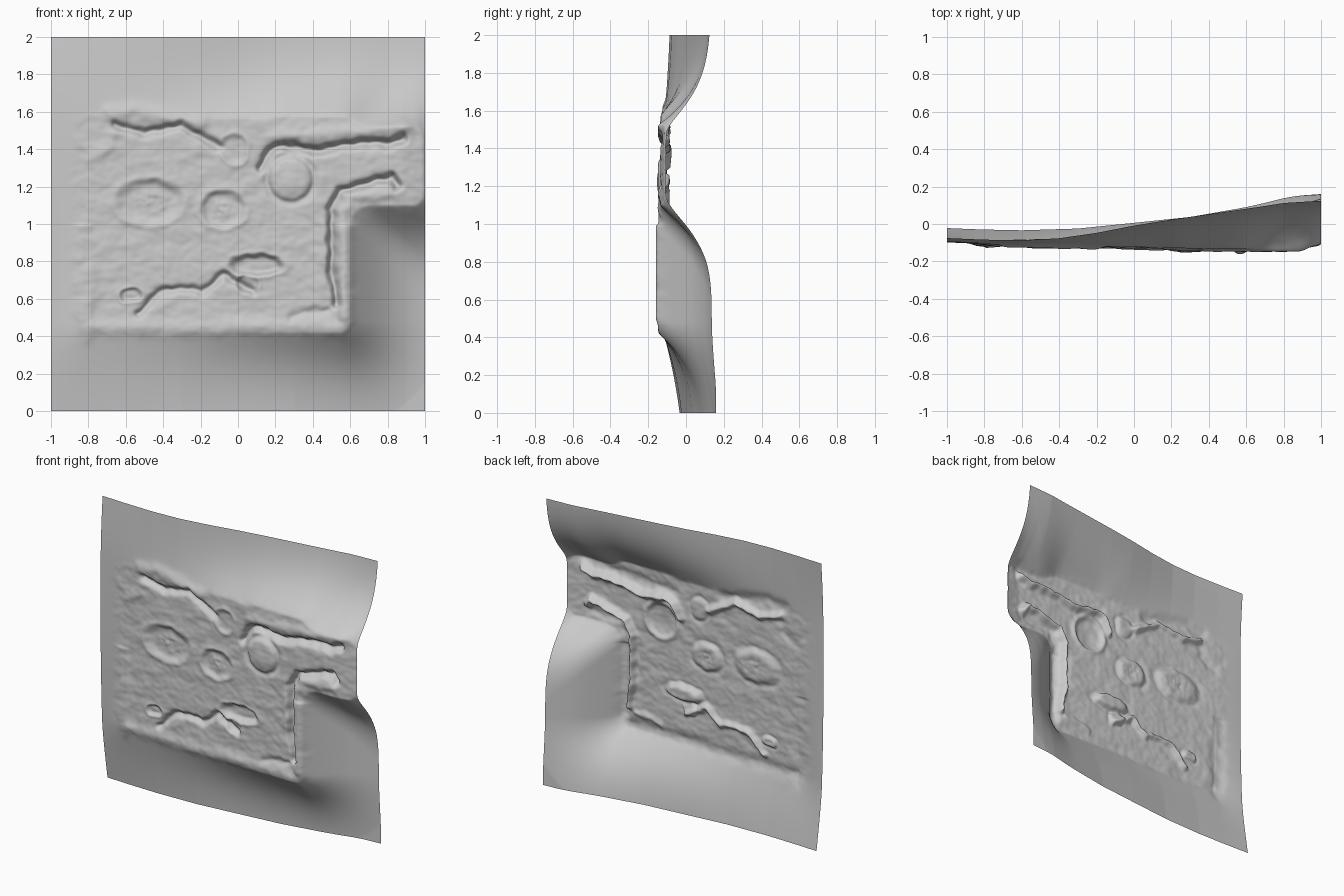
import bpy, math
from mathutils import Vector, noise

if "Cube" in bpy.data.objects:
    bpy.data.objects.remove(bpy.data.objects["Cube"])

N = 260


def curve(pts, t):
    """Smooth interpolation through a few (position, value) points."""
    for (a, u), (b, v) in zip(pts, pts[1:]):
        if t <= b:
            k = (t - a) / (b - a)
            return u + (v - u) * k
    return pts[-1][1]


def box(x, z, x0, x1, z0, z1, r):
    dx = abs(x - (x0 + x1) / 2) - (x1 - x0) / 2 + r
    dz = abs(z - (z0 + z1) / 2) - (z1 - z0) / 2 + r
    return math.hypot(max(dx, 0), max(dz, 0)) + min(max(dx, dz), 0) - r


def path_dist(x, z, path):
    best = 9
    for (ax, az), (bx, bz) in zip(path, path[1:]):
        vx, vz = bx - ax, bz - az
        t = ((x - ax) * vx + (z - az) * vz) / (vx * vx + vz * vz)
        t = min(1, max(0, t))
        best = min(best, math.hypot(x - ax - t * vx, z - az - t * vz))
    return best


def gauss(d, w):
    return math.exp(-(d / w) ** 2)


# outer edge profiles of the sheet
BOTTOM = [(-1, -.02), (-.8, -.026), (-.6, -.03), (-.3, -.02), (0, .012), (.3, .045),
          (.6, .1), (.8, .14), (.9, .153), (1, .16)]
TOP = [(-1, -.075), (-.8, -.083), (-.6, -.086), (-.4, -.075), (-.2, -.045), (0, -.005),
       (.2, .03), (.4, .06), (.6, .09), (.8, .117), (1, .126)]
PLATE = [(-1, -.098), (-.6, -.115), (0, -.124), (.5, -.134), (.88, -.134), (1, -.112)]

# grooves: (path, depth, width), ridges use a negative depth
GROOVES = [
    ([(-.66, 1.53), (-.5, 1.485), (-.3, 1.525), (-.1, 1.41)], .035, .02),
    ([(.12, 1.3), (.17, 1.39), (.24, 1.42), (.4, 1.39), (.62, 1.43), (.82, 1.43), (.88, 1.46)], .05, .022),
    ([(.53, .57), (.5, .75), (.5, 1.08), (.55, 1.18), (.82, 1.25), (.85, 1.2)], .05, .02),
    ([(-.53, .52), (-.42, .64), (-.25, .66), (-.2, .63), (-.08, .73), (.08, .64)], .03, .018),
    ([(.28, .5), (.36, .53), (.48, .54)], .012, .018),
    ([(-.68, 1.59), (-.55, 1.61), (-.4, 1.58), (-.2, 1.53)], -.014, .04),
    ([(.18, 1.47), (.5, 1.48), (.9, 1.52)], -.014, .035),
    ([(.57, .5), (.565, 1.05), (.62, 1.14), (.85, 1.17)], -.014, .035),
    ([(-.8, .4), (-.78, .75)], -.008, .04),
    ([(-.79, 1.35), (-.68, 1.42), (-.66, 1.53)], -.008, .03),
    ([(.47, .8), (.46, 1.0)], -.006, .02),
]

# oval hollows: centre x, centre z, radius x, radius z, depth
HOLLOWS = [(-.47, 1.12, .18, .12, .02), (-.08, 1.08, .12, .10, .018),
           (.1, .78, .15, .06, .035), (-.57, .62, .06, .04, .02),
           (.05, .68, .06, .05, .012), (-.02, 1.4, .07, .08, .01)]


def height(x, z):
    # smooth surround blended into the raised L-shaped panel
    u = z / 2
    back = curve(BOTTOM, x) * (1 - u) + curve(TOP, x) * u
    back -= .05 * 4 * u * (1 - u) * max(0, -x)
    a = box(x, z, -.86, .6, .42, 1.56, .06)
    b = box(x, z, .2, .99, 1.1, 1.52, .06)
    h = max(.12 - abs(a - b), 0) / .12
    d = min(a, b) - h * h * .03
    k = 1 - math.exp(-(max(d, 0) / .2) ** 1.2)
    k = min(1, k * 1.05)
    p = curve(PLATE, x)
    y = p + (back - p) * k
    inside = 1 / (1 + math.exp(min(50, max(-50, (d - .02) / .015))))
    # raised rim along the panel's lower edge
    if z < 1:
        y -= .012 * gauss(a + .03, .04) * (1 if x > -.8 else .6)
    # cracks and lips with a slightly ragged course
    wx = x + .012 * noise.noise(Vector((x * 17, z * 17, 3)))
    wz = z + .012 * noise.noise(Vector((x * 17, z * 17, 8)))
    for path, depth, width in GROOVES:
        y += depth * gauss(path_dist(wx, wz, path), width)
    # hollows
    for cx, cz, rx, rz, depth in HOLLOWS:
        r = math.hypot((wx - cx) / rx, (wz - cz) / rz)
        if r < 2:
            y += depth / (1 + math.exp((r - .85) / .07))
            y -= .006 * gauss(r - 1.1, .15)
            if depth in (.02, .018):
                y -= .008 * gauss(r, .5) * (1 + noise.noise(Vector((x * 40, z * 40, 1))))
    # round boss with a shallow moat
    r = math.hypot(x - .28, z - 1.24) / .115
    y -= .022 * math.sqrt(max(0, 1 - r * r))
    y += .01 * gauss(r - 1.12, .15)
    # worn texture
    n = noise.noise(Vector((x * 9, z * 14, 0))) + .6 * noise.noise(Vector((x * 24, z * 30, 5)))
    y += .005 * inside * n
    return max(y, -.16)


# relief sheet
verts = [(-1 + 2 * i / N, height(-1 + 2 * i / N, 2 * j / N), 2 * j / N)
         for j in range(N + 1) for i in range(N + 1)]
faces = []
for j in range(N):
    for i in range(N):
        q = j * (N + 1) + i
        faces.append((q, q + 1, q + N + 2, q + N + 1))
mesh = bpy.data.meshes.new("relief_sheet")
mesh.from_pydata(verts, [], faces)
mesh.update()
sheet = bpy.data.objects.new("relief_sheet", mesh)
bpy.context.collection.objects.link(sheet)
for p in mesh.polygons:
    p.use_smooth = True

# even out the sampled surface
soft = sheet.modifiers.new("soften", 'SMOOTH')
soft.factor = .5
soft.iterations = 3
soft.use_x = soft.use_z = False
